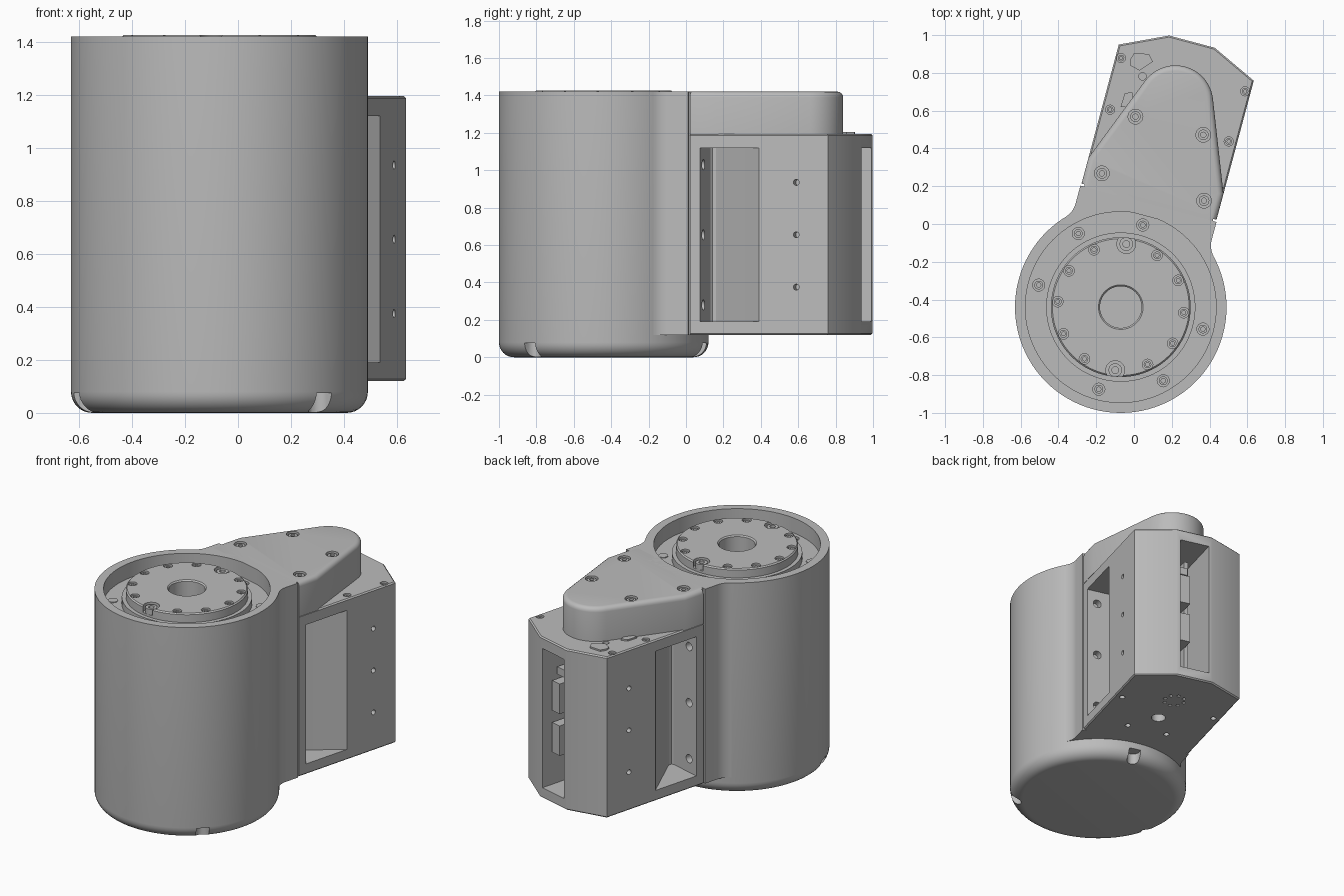
import bpy, bmesh
from math import sin, cos, radians, hypot, atan2, degrees
from mathutils import Matrix, Vector

if "Cube" in bpy.data.objects:
    bpy.data.objects.remove(bpy.data.objects["Cube"])

# Local frame: origin on the drum axis, +y along the housing, +x to its side
FRAME = Matrix.Translation((-0.07, -0.44, 0)) @ Matrix.Rotation(radians(-15), 4, "Z")
TOP, DECK, BASE, SIDE = 1.42, 1.195, 0.12, 0.37
FLOOR, HUB = 1.32, 1.425

grey = bpy.data.materials.new("satin grey")
grey.use_nodes = True
grey.diffuse_color = (0.5, 0.5, 0.5, 1)
grey.node_tree.nodes["Principled BSDF"].inputs["Base Color"].default_value = (0.5, 0.5, 0.5, 1)


def arc(cx, cy, r, a0, a1, n):
    step = (a1 - a0) / n
    return [(cx + r * cos(radians(a0 + i * step)), cy + r * sin(radians(a0 + i * step))) for i in range(n + 1)]


def circle(x, y, r, n=24):
    return arc(x, y, r, 0, 360, n)[:-1]


def box(x0, x1, y0, y1):
    return [(x0, y0), (x1, y0), (x1, y1), (x0, y1)]


def flip(pts):
    return [(-x, y) for x, y in reversed(pts)]


def polar(r, a):
    return r * cos(radians(a)), r * sin(radians(a))


def prism(bm, pts, z0, z1, matrix=None):
    """Extrude an outline from z0 to z1; return the top face."""
    low = [bm.verts.new((x, y, z0)) for x, y in pts]
    high = [bm.verts.new((x, y, z1)) for x, y in pts]
    n = len(pts)
    faces = [bm.faces.new(low[::-1]), bm.faces.new(high)]
    faces += [bm.faces.new((low[i], low[(i + 1) % n], high[(i + 1) % n], high[i])) for i in range(n)]
    if matrix:
        bmesh.ops.transform(bm, matrix=matrix, verts=low + high)
    bmesh.ops.recalc_face_normals(bm, faces=faces)
    return faces[1]


def lathe(bm, profile, x=0, y=0, steps=96):
    """Spin an (r, z) profile around a vertical axis at x, y."""
    verts = [bm.verts.new((x + r, y, z)) for r, z in profile]
    edges = [bm.edges.new(p) for p in zip(verts, verts[1:])]
    bmesh.ops.spin(bm, geom=verts + edges, cent=(x, y, 0), axis=(0, 0, 1), angle=radians(360), steps=steps)
    bmesh.ops.remove_doubles(bm, verts=bm.verts, dist=0.0001)
    bmesh.ops.recalc_face_normals(bm, faces=bm.faces)


def finish(name, bm):
    mesh = bpy.data.meshes.new(name)
    bm.transform(FRAME)
    bm.to_mesh(mesh)
    bm.free()
    obj = bpy.data.objects.new(name, mesh)
    bpy.context.collection.objects.link(obj)
    mesh.materials.append(grey)
    return obj


def cut(obj, bm):
    tool = finish("cutter", bm)
    tool.hide_render = True
    mod = obj.modifiers.new("cut", "BOOLEAN")
    mod.operation, mod.solver, mod.object = "DIFFERENCE", "EXACT", tool
    bpy.context.view_layer.objects.active = obj
    bpy.ops.object.modifier_apply(modifier=mod.name)
    bpy.data.objects.remove(tool)


screws = bmesh.new()


def screw(cutter, x, y, z, r, depth=0.03):
    """Counterbore with a socket head sitting in it."""
    prism(cutter, circle(x, y, r), z - depth, z + 0.02)
    h = r * 0.72
    lathe(screws, [(0, z - depth + 0.003), (h * 0.5, z - depth + 0.003), (h * 0.5, z - 0.008), (h, z - 0.008),
                   (h, z - depth - 0.01), (0, z - depth - 0.01)], x, y, 18)


# Drum with recessed ring, raised hub and centre bore
bm = bmesh.new()
lathe(bm, [(0, 0)] + arc(0.48, 0.08, 0.08, -90, 0, 8) +
      [(0.56, TOP), (0.505, TOP), (0.505, FLOOR), (0.395, FLOOR), (0.395, 1.365), (0.37, 1.365),
       (0.37, HUB - 0.008), (0.362, HUB), (0.118, HUB), (0.11, HUB - 0.008), (0.11, 0.9), (0, 0.9)])
drum = finish("drum", bm)
holes = bmesh.new()
for k in range(12):
    x, y = polar(0.335, 40 + 30 * k)
    if k in (2, 8):
        screw(holes, x, y, HUB, 0.05, 0.045)
    else:
        screw(holes, x, y, HUB, 0.028)
for k in range(8):
    x, y = polar(0.45, 45 + 45 * k)
    if k in (0, 4):
        prism(screws, circle(x, y, 0.03), FLOOR - 0.01, FLOOR + 0.005)
    else:
        screw(holes, x, y, FLOOR, 0.032)
for a in (-30, 90, 210):
    prism(holes, arc(0.53, 0, 0.04, 90, 270, 10) + [(0.65, -0.04), (0.65, 0.04)], -0.05, 0.075,
          Matrix.Rotation(radians(a), 4, "Z"))
cut(drum, holes)

# Neck blending the drum into the housing
rf, nv = 0.12, SIDE + 0.003
fx = nv + rf
fy = (0.68 ** 2 - fx ** 2) ** 0.5
lean = degrees(atan2(fy, fx))
right = [(nv, 0.566)] + arc(fx, fy, rf, 180, 180 + lean, 8)
inner = arc(0, 0, 0.53, lean, 180 - lean, 16)
bm = bmesh.new()
prism(bm, right + inner + flip(right), BASE, TOP)
finish("neck", bm)


def seam_grooves(cutter):
    for pts in (box(0.352, 0.42, 0.564, 0.578), box(-0.42, -0.352, 0.564, 0.578)):
        prism(cutter, pts, 0, 1.6)


# Housing with chamfered back corners
bm = bmesh.new()
half = [(SIDE, 0.5), (SIDE, 1.34), (0.125, 1.455)]
prism(bm, half + flip(half), BASE, DECK)
rims = [e for e in bm.edges if abs(e.verts[0].co.z - e.verts[1].co.z) < 0.001]
bmesh.ops.bevel(bm, geom=rims, offset=0.008, segments=1, affect="EDGES")
housing = finish("housing", bm)
holes = bmesh.new()
seam_grooves(holes)
pocket = [(0.45, 0.632), (0.155, 0.632), (0.143, 0.64), (0.143, 0.66), (0.155, 0.678), (SIDE, 0.958), (0.45, 1.06)]
for pts in (pocket, flip(pocket)):
    prism(holes, pts, 0.19, 1.12)
prism(holes, box(-0.1, 0.1, 1.1, 1.6), 0.19, 1.12)
for s in (-1, 1):
    for z in (0.375, 0.655, 0.935):
        prism(holes, circle(0, 0, 0.016, 16), 0.32, 0.42,
              Matrix.Translation((0, 1.165, z)) @ Matrix.Rotation(radians(90 * s), 4, "Y"))
    for x, y in ((0.34, 1.274), (0.325, 0.995)):
        screw(holes, s * x, y, DECK, 0.024)
    for x, y in ((0.32, 1.05), (0.135, 0.74)):
        prism(holes, circle(x * s, y, 0.018, 16), 0.05, 0.16)
prism(holes, circle(0, 0.91, 0.045), 0.05, 0.24)
for k in range(8):
    x, y = polar(0.065, 45 * k)
    prism(holes, circle(x, y + 1.15, 0.012, 10), 0.05, 0.14)
prism(holes, circle(-0.205, 1.21, 0.02, 16), 1.17, 1.3)
cut(housing, holes)
# Bolt holes in the pocket end walls
holes = bmesh.new()
for s in (-1, 1):
    for z in (0.28, 0.655, 1.03):
        prism(holes, circle(0, 0, 0.028, 16), -0.67, -0.585,
              Matrix.Translation((0.3 * s, 0, z)) @ Matrix.Rotation(radians(90), 4, "X"))
cut(housing, holes)

# Raised tapering cover with a rounded tip
tip_y, tip_r = 1.118, 0.2
dx, dy = SIDE, tip_y - 0.72
swing = degrees(atan2(dy, dx))
tilt = 90 - swing
gap = hypot(dx, dy)
reach = degrees(atan2((gap ** 2 - tip_r ** 2) ** 0.5, tip_r))
start = -swing + reach
bm = bmesh.new()
low = [(SIDE, 0.5), (SIDE, 0.72)]
top = prism(bm, low + arc(0, tip_y, tip_r, start, 180 - start, 24) + flip(low), DECK - 0.005, TOP)
bmesh.ops.bevel(bm, geom=[e for e in top.edges if min(v.co.y for v in e.verts) > 0.51 or
                          abs(e.verts[0].co.x - e.verts[1].co.x) < 0.001],
                offset=0.03, segments=4, profile=0.5, affect="EDGES")
cover = finish("cover", bm)
holes = bmesh.new()
seam_grooves(holes)
for s in (-1, 1):
    for x, y in ((0.186, 0.994), (0.28, 0.658)):
        screw(holes, s * x, y, TOP, 0.039)
cut(cover, holes)
finish("screws", screws)

# Small plates on the deck beside the cover
bm = bmesh.new()
prism(bm, [(-0.283, 1.249), (-0.291, 1.278), (-0.28, 1.317), (-0.202, 1.333), (-0.172, 1.299), (-0.228, 1.235)],
      DECK - 0.005, DECK + 0.01)
prism(bm, [(-0.275, 1.024), (-0.273, 1.097), (-0.237, 1.117), (-0.207, 1.042)], DECK - 0.005, DECK + 0.01)
finish("deck_plates", bm)

# Circuit strip and connectors inside the back slot
bm = bmesh.new()
prism(bm, box(-0.015, 0.01, 1.09, 1.32), 0.25, 1.05)
for z0, z1, y in ((0.7, 0.9, 1.4), (0.42, 0.62, 1.4), (0.93, 0.98, 1.36)):
    prism(bm, box(0.005, 0.075, 1.15, y), z0, z1)
finish("connectors", bm)

for obj in bpy.context.scene.objects:
    if obj.type == "MESH":
        bpy.ops.object.select_all(action="DESELECT")
        obj.select_set(True)
        bpy.context.view_layer.objects.active = obj
        bpy.ops.object.shade_smooth_by_angle(angle=radians(30))
